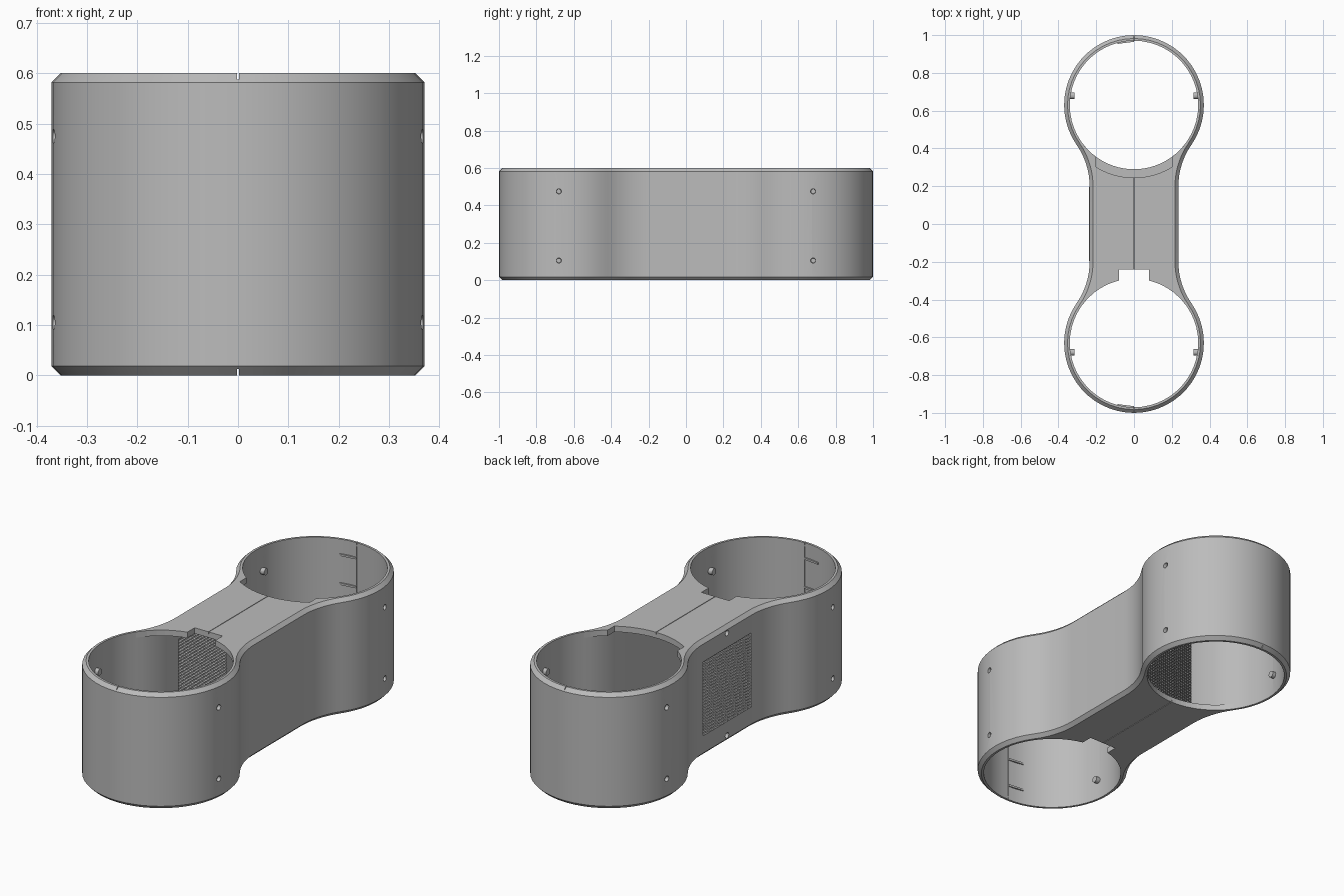
import bpy, bmesh, math
from mathutils import Matrix, Vector

cube = bpy.data.objects.get("Cube")
if cube:
    bpy.data.objects.remove(cube, do_unlink=True)

HEIGHT, CHAMFER, WALL = 0.6, 0.018, 0.03
RING_Y, RING_R, HALF_W, FILLET_Y = 0.63, 0.37, 0.235, 0.2
DY = RING_Y - FILLET_Y
FILLET_R = (HALF_W**2 + DY**2 - RING_R**2) / (2 * (RING_R - HALF_W))
FILLET_X = HALF_W + FILLET_R
TANGENT = math.atan2(DY, FILLET_X)
BORE = RING_R - WALL

grey = bpy.data.materials.new("plain_grey")
grey.use_nodes = True
grey.diffuse_color = (0.5, 0.5, 0.5, 1)
grey.node_tree.nodes["Principled BSDF"].inputs["Base Color"].default_value = (0.5, 0.5, 0.5, 1)


def make(name, bm):
    bmesh.ops.recalc_face_normals(bm, faces=bm.faces)
    mesh = bpy.data.meshes.new(name)
    bm.to_mesh(mesh)
    bm.free()
    mesh.materials.append(grey)
    obj = bpy.data.objects.new(name, mesh)
    bpy.context.collection.objects.link(obj)
    return obj


def activate(obj):
    bpy.ops.object.select_all(action='DESELECT')
    obj.select_set(True)
    bpy.context.view_layer.objects.active = obj


def add_box(bm, low, high):
    low, high = Vector(low), Vector(high)
    bmesh.ops.create_cube(bm, size=1, matrix=Matrix.Translation((low + high) / 2)
                          @ Matrix.Diagonal((*(high - low), 1)))


def add_rod(bm, x0, x1, y, z, r0, r1):
    # Round rod along x
    bmesh.ops.create_cone(bm, cap_ends=True, segments=16, radius1=r0, radius2=r1,
                          depth=abs(x1 - x0),
                          matrix=Matrix.Translation(((x0 + x1) / 2, y, z))
                          @ Matrix.Rotation(math.copysign(math.pi / 2, x1 - x0), 4, 'Y'))


def fillet(inset, steps=8):
    r = FILLET_R + inset
    angles = [math.pi - TANGENT * i / steps for i in range(steps + 1)]
    return [(FILLET_X + r * math.cos(a), FILLET_Y + r * math.sin(a)) for a in angles]


def outline(inset, steps=18):
    # Two round ends blended into a narrow middle
    r = RING_R - inset
    quarter = fillet(inset)
    for i in range(1, steps + 1):
        a = -TANGENT + (math.pi / 2 + TANGENT) * i / steps
        quarter.append((r * math.cos(a), RING_Y + r * math.sin(a)))
    quarter[-1] = (0, RING_Y + r)
    half = quarter + [(-x, y) for x, y in quarter[-2::-1]]
    return half + [(-x, -y) for x, y in half]


# Outer wall: chamfered tube lofted through the outline
bm = bmesh.new()
section = [(CHAMFER, 0), (0, CHAMFER), (0, HEIGHT - CHAMFER), (CHAMFER, HEIGHT),
           (WALL, HEIGHT), (WALL, 0)]
rings = [[bm.verts.new((x, y, z)) for x, y in outline(inset)] for inset, z in section]
for a, b in zip(rings, rings[1:] + rings[:1]):
    for i in range(len(a)):
        j = (i + 1) % len(a)
        bm.faces.new((a[i], a[j], b[j], b[i]))
wall = make("outer_wall", bm)


# Bridge plates closing the middle at top and bottom
def arc(r, x0, x1, steps):
    xs = [x0 + (x1 - x0) * i / steps for i in range(steps + 1)]
    return [(x, RING_Y - math.sqrt(r * r - x * x)) for x in xs]


def plate(name, z, back):
    side = fillet(WALL)
    edge_x = side[-1][0]
    front = arc(BORE, edge_x, 0.08, 6)[1:] + [(0.08, 0.24)]
    back = back(edge_x)

    def across(pts):
        return pts + [(-x, y) for x, y in pts[::-1] if x > 1e-6]

    loop = [(x, -y) for x, y in side[::-1]] + side + across(back)
    loop += [(-x, y) for x, y in side[::-1]] + [(-x, -y) for x, y in side]
    loop += [(-x, -y) for x, y in across(front)]
    bm = bmesh.new()
    face = bm.faces.new([bm.verts.new((x, y, z)) for x, y in loop])
    geom = bmesh.ops.extrude_face_region(bm, geom=[face])["geom"]
    bmesh.ops.translate(bm, vec=(0, 0, WALL),
                        verts=[g for g in geom if isinstance(g, bmesh.types.BMVert)])
    return make(name, bm)


top = plate("top_plate", HEIGHT - WALL,
            lambda e: arc(BORE, e, 0.2, 4)[1:] + arc(0.385, 0.2, 0, 6))
bottom = plate("bottom_plate", 0, lambda e: arc(BORE, e, 0, 10)[1:])

# Cutters: screw holes, grille opening and seam grooves
PANEL_Y, PANEL_Z0, PANEL_Z1 = 0.196, 0.11, 0.49
SCREW_Y, SCREW_Z = 0.68, (0.105, 0.475)
bm = bmesh.new()
for sx in (-1, 1):
    for sy in (-1, 1):
        for z in SCREW_Z:
            add_rod(bm, sx * 0.325, sx * 0.375, sy * SCREW_Y, z, 0.009, 0.015)
for z in (0.035, HEIGHT - 0.035):
    add_rod(bm, -0.212, -0.24, 0, z, 0.009, 0.016)
add_box(bm, (-0.3, -PANEL_Y, PANEL_Z0), (-0.15, PANEL_Y, PANEL_Z1))
for z in (0, HEIGHT):
    add_box(bm, (-0.0015, -1.1, z - 0.012), (0.0015, 1.1, z + 0.012))
for sy in (-1, 1):
    ys = sorted((sy * 0.95, sy * 0.975))
    add_box(bm, (-0.0015, ys[0], 0.02), (0.0015, ys[1], HEIGHT - 0.02))
cutter = make("cutter", bm)
cutter.hide_render = True
for obj in (wall, top, bottom):
    activate(obj)
    mod = obj.modifiers.new("cuts", 'BOOLEAN')
    mod.operation, mod.solver, mod.object = 'DIFFERENCE', 'EXACT', cutter
    bpy.ops.object.modifier_apply(modifier=mod.name)
bpy.data.objects.remove(cutter, do_unlink=True)
activate(wall)
bpy.ops.object.shade_smooth_by_angle(angle=math.radians(25))

# Perforated grille in the right side of the middle
COUNT = 24
bm = bmesh.new()
bmesh.ops.create_grid(bm, x_segments=COUNT, y_segments=COUNT, size=0.5)
for v in bm.verts:
    v.co = (-HALF_W, v.co.x * 2 * PANEL_Y,
            (PANEL_Z0 + PANEL_Z1) / 2 + v.co.y * (PANEL_Z1 - PANEL_Z0))
cells = bm.faces[:]
bmesh.ops.inset_individual(bm, faces=cells, thickness=0.0036)
bmesh.ops.delete(bm, geom=cells, context='FACES')
rim = bmesh.ops.extrude_face_region(bm, geom=bm.faces[:])["geom"]
bmesh.ops.translate(bm, vec=(WALL, 0, 0),
                    verts=[g for g in rim if isinstance(g, bmesh.types.BMVert)])
make("grille", bm)

# Screw bosses inside the round ends
bm = bmesh.new()
for sx in (-1, 1):
    for sy in (-1, 1):
        for z in SCREW_Z:
            add_rod(bm, sx * 0.315, sx * 0.35, sy * SCREW_Y, z, 0.017, 0.017)
make("screw_bosses", bm)

# Small alignment tabs beside the inner seams
bm = bmesh.new()
for sy in (-1, 1):
    for z in (0.08, 0.23, 0.37, 0.52):
        turn = Matrix.Rotation(0.13 * sy, 4, 'Z')
        place = Matrix.Translation((-0.044, sy * (RING_Y + BORE - 0.005), z))
        bmesh.ops.create_cube(bm, size=1,
                              matrix=place @ turn @ Matrix.Diagonal((0.088, 0.012, 0.01, 1)))
make("alignment_tabs", bm)
